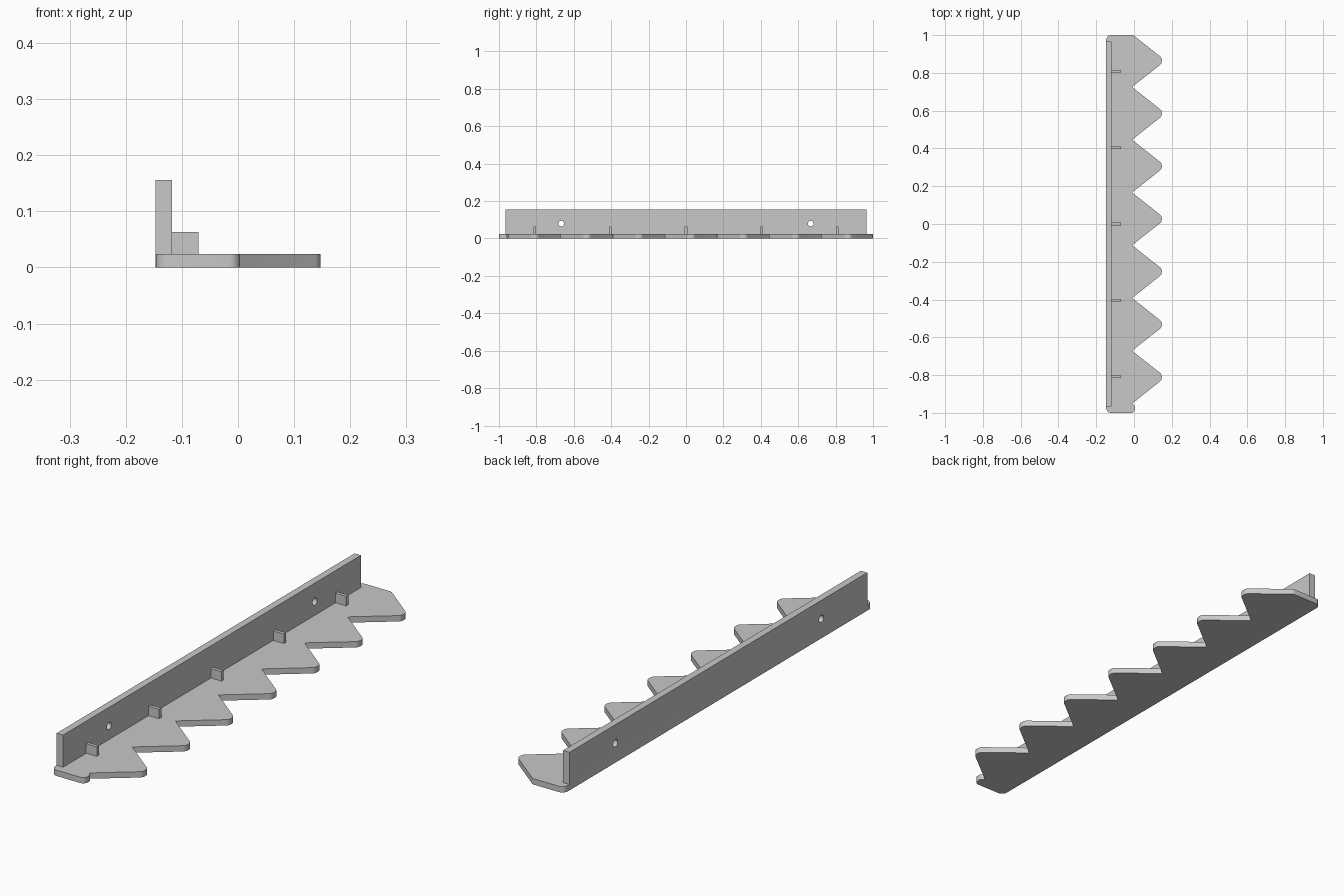
import bpy, bmesh, math
from mathutils import Vector

if "Cube" in bpy.data.objects:
    bpy.data.objects.remove(bpy.data.objects["Cube"])

grey = bpy.data.materials.new("plain grey")
grey.diffuse_color = (0.58, 0.58, 0.58, 1)
grey.use_nodes = True
grey.node_tree.nodes["Principled BSDF"].inputs["Base Color"].default_value = grey.diffuse_color

PLATE_TOP = 0.024
BACK_X, WALL_X = -0.147, -0.118


def finish(name, bm):
    bmesh.ops.recalc_face_normals(bm, faces=bm.faces[:])
    me = bpy.data.meshes.new(name)
    bm.to_mesh(me)
    bm.free()
    me.materials.append(grey)
    ob = bpy.data.objects.new(name, me)
    bpy.context.collection.objects.link(ob)
    return ob


def box(name, lo, hi):
    bm = bmesh.new()
    bmesh.ops.create_cube(bm, size=1)
    for v in bm.verts:
        v.co = [(a + b) / 2 + c * (b - a) for a, b, c in zip(lo, hi, v.co)]
    return finish(name, bm)


def rounded(corners, steps=5):
    """Outline with each (x, y, radius) corner replaced by an arc."""
    out = []
    for i, (x, y, r) in enumerate(corners):
        p = Vector((x, y))
        a = (Vector(corners[i - 1][:2]) - p).normalized()
        b = (Vector(corners[(i + 1) % len(corners)][:2]) - p).normalized()
        half = a.angle(b) / 2
        centre = p + (a + b).normalized() * (r / math.sin(half))
        start = p + a * (r / math.tan(half)) - centre
        end = p + b * (r / math.tan(half)) - centre
        for k in range(steps + 1):
            t = k / steps
            sweep = math.pi - 2 * half
            arm = (start * math.sin((1 - t) * sweep) + end * math.sin(t * sweep)) / math.sin(sweep)
            out.append(centre + arm)
    return out


# Toothed base plate
pitch, first = 0.2793, 0.865
corners = [(BACK_X, -1, 0.025), (0.004, -1, 0.02), (0.004, -0.963, 0.006)]
for i in reversed(range(7)):
    tip = first - i * pitch
    corners += [(-0.01, tip - pitch / 2, 0.002),
                (0.147, tip - 0.0155, 0.024),
                (0.147, tip + 0.0155, 0.024)]
corners += [(-0.004, 1, 0.02), (BACK_X, 1, 0.025)]
bm = bmesh.new()
face = bm.faces.new([bm.verts.new((p.x, p.y, 0)) for p in rounded(corners)])
base = bmesh.ops.extrude_face_region(bm, geom=[face], use_keep_orig=True)
for v in base["geom"]:
    if isinstance(v, bmesh.types.BMVert):
        v.co.z = PLATE_TOP
plate = finish("toothed_plate", bm)

# Upright back wall with two screw holes
wall = box("back_wall", (BACK_X, -0.965, PLATE_TOP), (WALL_X, 0.965, 0.156))
for side in (-1, 1):
    bpy.ops.mesh.primitive_cylinder_add(
        vertices=24, radius=0.015, depth=0.2,
        location=(-0.133, side * 0.667, 0.08), rotation=(0, math.pi / 2, 0))
    cutter = bpy.context.object
    cutter.name = "hole_cutter"
    cutter.data.materials.append(grey)
    cutter.hide_render = True
    cutter.display_type = 'WIRE'
    cut = wall.modifiers.new("screw_hole", 'BOOLEAN')
    cut.operation = 'DIFFERENCE'
    cut.solver = 'EXACT'
    cut.object = cutter

# Small stiffening ribs
for i in range(-2, 3):
    y = i * 0.404
    box("rib", (WALL_X, y - 0.007, PLATE_TOP), (-0.070, y + 0.007, 0.063))

# Smooth the rounded corners only
for ob in (plate, wall):
    bpy.ops.object.select_all(action='DESELECT')
    ob.select_set(True)
    bpy.context.view_layer.objects.active = ob
    bpy.ops.object.shade_smooth_by_angle(angle=math.radians(30))
